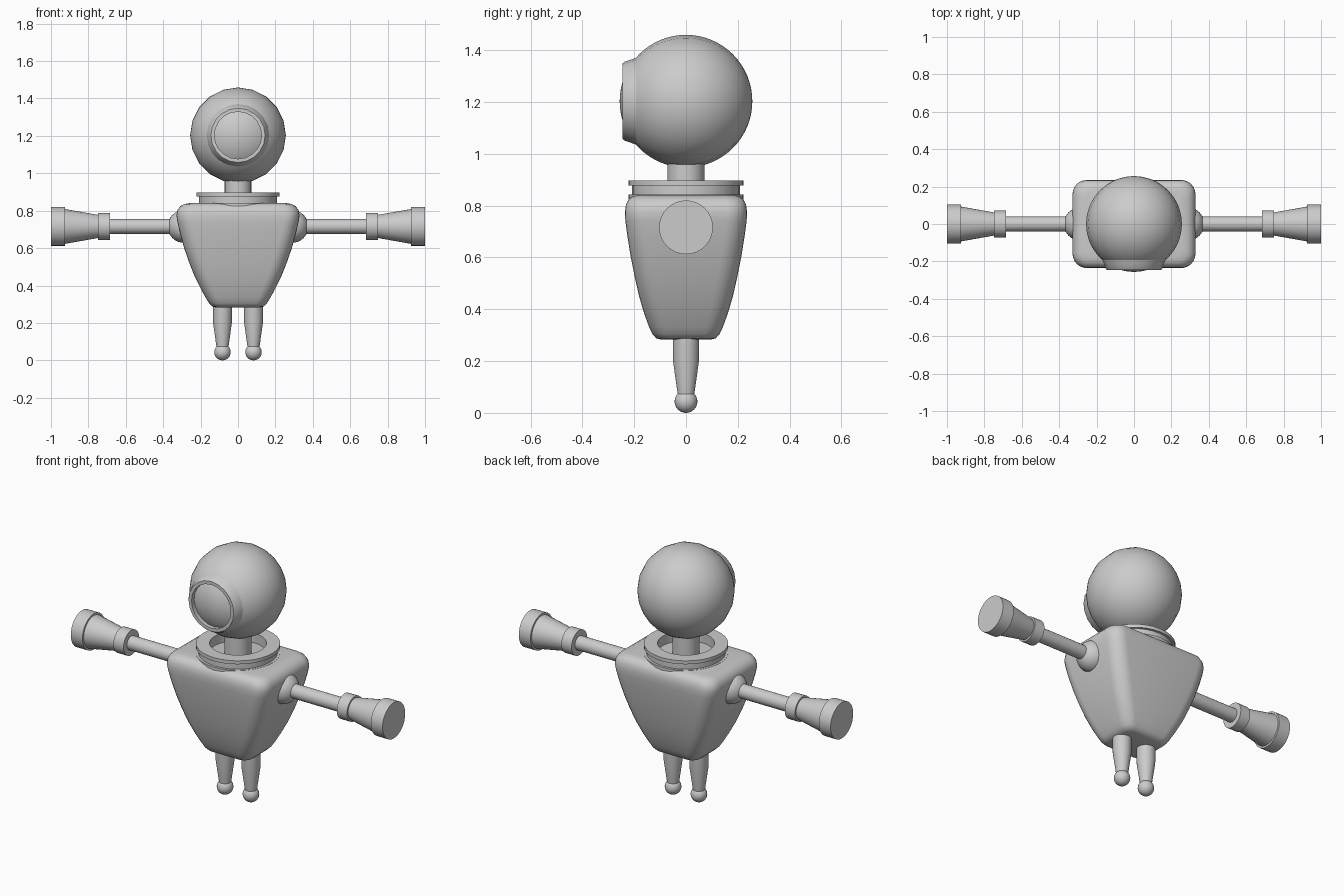
import bpy, bmesh
from math import sin, cos, pi, radians

if "Cube" in bpy.data.objects:
    bpy.data.objects.remove(bpy.data.objects["Cube"])


def finish(name, bm, loc=(0, 0, 0), rot=(0, 0, 0), angle=35):
    bmesh.ops.remove_doubles(bm, verts=bm.verts, dist=1e-5)
    bmesh.ops.recalc_face_normals(bm, faces=bm.faces)
    me = bpy.data.meshes.new(name)
    bm.to_mesh(me)
    bm.free()
    ob = bpy.data.objects.new(name, me)
    bpy.context.collection.objects.link(ob)
    ob.location, ob.rotation_euler = loc, rot
    bpy.ops.object.select_all(action='DESELECT')
    ob.select_set(True)
    bpy.context.view_layer.objects.active = ob
    bpy.ops.object.shade_smooth_by_angle(angle=radians(angle))
    return ob


def loft(bm, rings, caps=True, closed=False):
    loops = [[bm.verts.new(p) for p in ring] for ring in rings]
    pairs = list(zip(loops, loops[1:])) + ([(loops[-1], loops[0])] if closed else [])
    for a, b in pairs:
        n = len(a)
        for i in range(n):
            j = (i + 1) % n
            bm.faces.new((a[i], a[j], b[j], b[i]))
    if caps and not closed:
        bm.faces.new(loops[0][::-1])
        bm.faces.new(loops[-1])


def lathe(name, profile, loc=(0, 0, 0), rot=(0, 0, 0), seg=32, closed=False):
    bm = bmesh.new()
    loft(bm, [[(r * cos(2 * pi * i / seg), r * sin(2 * pi * i / seg), h)
               for i in range(seg)] for r, h in profile], closed=closed)
    return finish(name, bm, loc, rot)


def ball(name, loc, r, seg=24, rings=16, rot=(0, 0, 0)):
    bm = bmesh.new()
    bmesh.ops.create_uvsphere(bm, u_segments=seg, v_segments=rings, radius=r)
    return finish(name, bm, loc, rot)


def rounded_rect(hx, hy, r, z, n=6):
    pts = []
    for q, (sx, sy) in enumerate(((1, 1), (-1, 1), (-1, -1), (1, -1))):
        for k in range(n + 1):
            a = pi / 2 * (q + k / n)
            pts.append((sx * (hx - r) + r * cos(a), sy * (hy - r) + r * sin(a), z))
    return pts


FRONT = (pi / 2, 0, 0)

# Tapered soft torso: half width, half depth, corner radius, height
sections = [(0.115, 0.095, 0.04, 0.283), (0.137, 0.115, 0.05, 0.288),
            (0.154, 0.130, 0.058, 0.305), (0.172, 0.143, 0.065, 0.333),
            (0.200, 0.162, 0.07, 0.385), (0.232, 0.181, 0.075, 0.45),
            (0.260, 0.197, 0.078, 0.52), (0.288, 0.213, 0.08, 0.60),
            (0.310, 0.226, 0.08, 0.68), (0.324, 0.234, 0.08, 0.74),
            (0.329, 0.236, 0.078, 0.775), (0.324, 0.232, 0.075, 0.803),
            (0.309, 0.222, 0.07, 0.824), (0.287, 0.205, 0.06, 0.836),
            (0.255, 0.180, 0.05, 0.841)]
bm = bmesh.new()
loft(bm, [rounded_rect(*s) for s in sections])
finish("torso", bm, angle=50)

# Head, face ring and neck
ball("head", (0, 0, 1.203), 0.256, 20, 32, FRONT)
lathe("face_ring", [(0.172, 0.18), (0.165, 0.20), (0.152, 0.237), (0.145, 0.246),
                    (0.126, 0.246), (0.126, 0.20)], (0, 0, 1.203), FRONT, 20, True)
lathe("neck", [(0.071, 0.80), (0.071, 1.0)])

# Hollow flanged collar
lathe("collar", [(0.15, 0.815), (0.222, 0.815), (0.222, 0.842), (0.208, 0.842),
                 (0.208, 0.877), (0.222, 0.877), (0.222, 0.897), (0.15, 0.897)], closed=True)

for s, side in ((-1, "right"), (1, "left")):
    # Arm: shoulder ball, rod, cuff and flared hand
    out = (0, s * pi / 2, 0)
    ball(side + "_shoulder", (s * 0.288, 0, 0.716), 0.088)
    lathe(side + "_arm_rod", [(0.04, 0.3), (0.04, 0.70)], (0, 0, 0.716), out)
    lathe(side + "_hand", [(0.072, 0.684), (0.072, 0.749), (0.062, 0.749), (0.093, 0.925),
                           (0.104, 0.925), (0.104, 1.0)], (0, 0, 0.716), out)
    # Leg: tapered peg and ball foot
    lathe(side + "_leg", [(0.031, 0.06), (0.033, 0.078), (0.05, 0.20), (0.052, 0.36)],
          (s * 0.083, 0, 0))
    ball(side + "_foot", (s * 0.083, 0, 0.044), 0.044)
